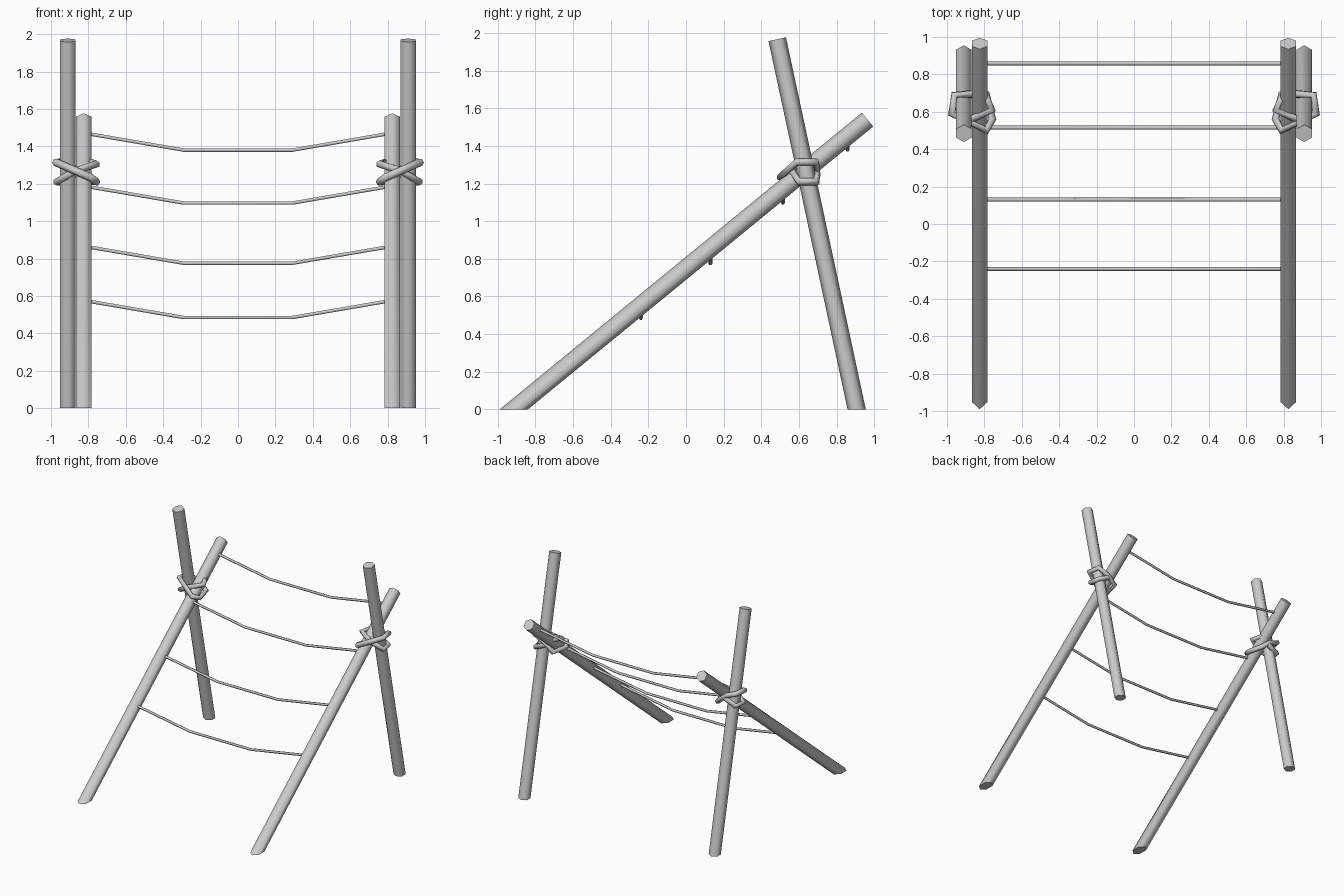
import bpy, bmesh, math
from mathutils import Vector

cube = bpy.data.objects.get("Cube")
if cube:
    bpy.data.objects.remove(cube, do_unlink=True)

# One plain grey for everything
grey = bpy.data.materials.new("plain_grey")
grey.use_nodes = True
COLOUR = (0.6, 0.6, 0.6, 1)
grey.diffuse_color = COLOUR
grey.node_tree.nodes["Principled BSDF"].inputs["Base Color"].default_value = COLOUR


def pole(name, foot, top, radius=0.0475, sides=6):
    """Leaning hexagonal pole, sawn level at the ground and square at the top."""
    foot, top = Vector(foot), Vector(top)
    axis = (top - foot).normalized()
    side = Vector((1, 0, 0))
    up = side.cross(axis)
    bm = bmesh.new()
    low, high = [], []
    for i in range(sides):
        a = math.tau * i / sides
        offset = radius * (math.cos(a) * up + math.sin(a) * side)
        p = foot + offset
        low.append(bm.verts.new(p - axis * (p.z / axis.z)))
        high.append(bm.verts.new(top + offset))
    for i in range(sides):
        j = (i + 1) % sides
        bm.faces.new((low[i], low[j], high[j], high[i])).smooth = True
    bm.faces.new(low)
    bm.faces.new(high)
    bmesh.ops.recalc_face_normals(bm, faces=bm.faces)
    mesh = bpy.data.meshes.new(name)
    bm.to_mesh(mesh)
    bm.free()
    mesh.materials.append(grey)
    bpy.context.collection.objects.link(bpy.data.objects.new(name, mesh))


def rope(name, points, radius, closed=False):
    """Six-sided rope along straight segments, turned into a mesh."""
    curve = bpy.data.curves.new(name, "CURVE")
    curve.dimensions = "3D"
    curve.bevel_depth = radius
    curve.bevel_resolution = 1
    curve.use_fill_caps = not closed
    spline = curve.splines.new("POLY")
    spline.points.add(len(points) - 1)
    for point, co in zip(spline.points, points):
        point.co = (*co, 1)
    spline.use_cyclic_u = closed
    spline.use_smooth = True
    curve.materials.append(grey)
    obj = bpy.data.objects.new(name, curve)
    bpy.context.collection.objects.link(obj)
    bpy.ops.object.select_all(action="DESELECT")
    obj.select_set(True)
    bpy.context.view_layer.objects.active = obj
    bpy.ops.object.convert(target="MESH")


# Lashing: two crossing loops around each pair of poles
LOOP_OVER = [(0.79, 0.50, 1.235), (0.975, 0.59, 1.315), (0.96, 0.69, 1.315),
             (0.87, 0.695, 1.28), (0.79, 0.695, 1.21), (0.757, 0.56, 1.21)]
LOOP_UNDER = [(0.757, 0.61, 1.305), (0.79, 0.68, 1.315), (0.87, 0.695, 1.25),
              (0.955, 0.69, 1.21), (0.97, 0.60, 1.21), (0.87, 0.56, 1.27)]

for label, s in (("left", 1), ("right", -1)):
    pole(f"{label}_slanted_pole", (s * 0.825, -0.915, 0), (s * 0.825, 0.965, 1.54))
    pole(f"{label}_back_pole", (s * 0.91, 0.907, 0), (s * 0.91, 0.485, 1.967))
    for kind, loop in (("over", LOOP_OVER), ("under", LOOP_UNDER)):
        rope(f"{label}_lashing_{kind}", [(s * x, y, z) for x, y, z in loop], 0.021, True)

# Sagging rope rungs between the slanted poles
for i, (y, z) in enumerate([(-0.24, 0.57), (0.13, 0.86), (0.515, 1.182), (0.858, 1.465)]):
    sag = z - 0.085
    rope(f"rope_rung_{i + 1}",
         [(-0.81, y, z + 0.004), (-0.29, y, sag), (0.29, y, sag), (0.81, y, z + 0.004)], 0.0105)
